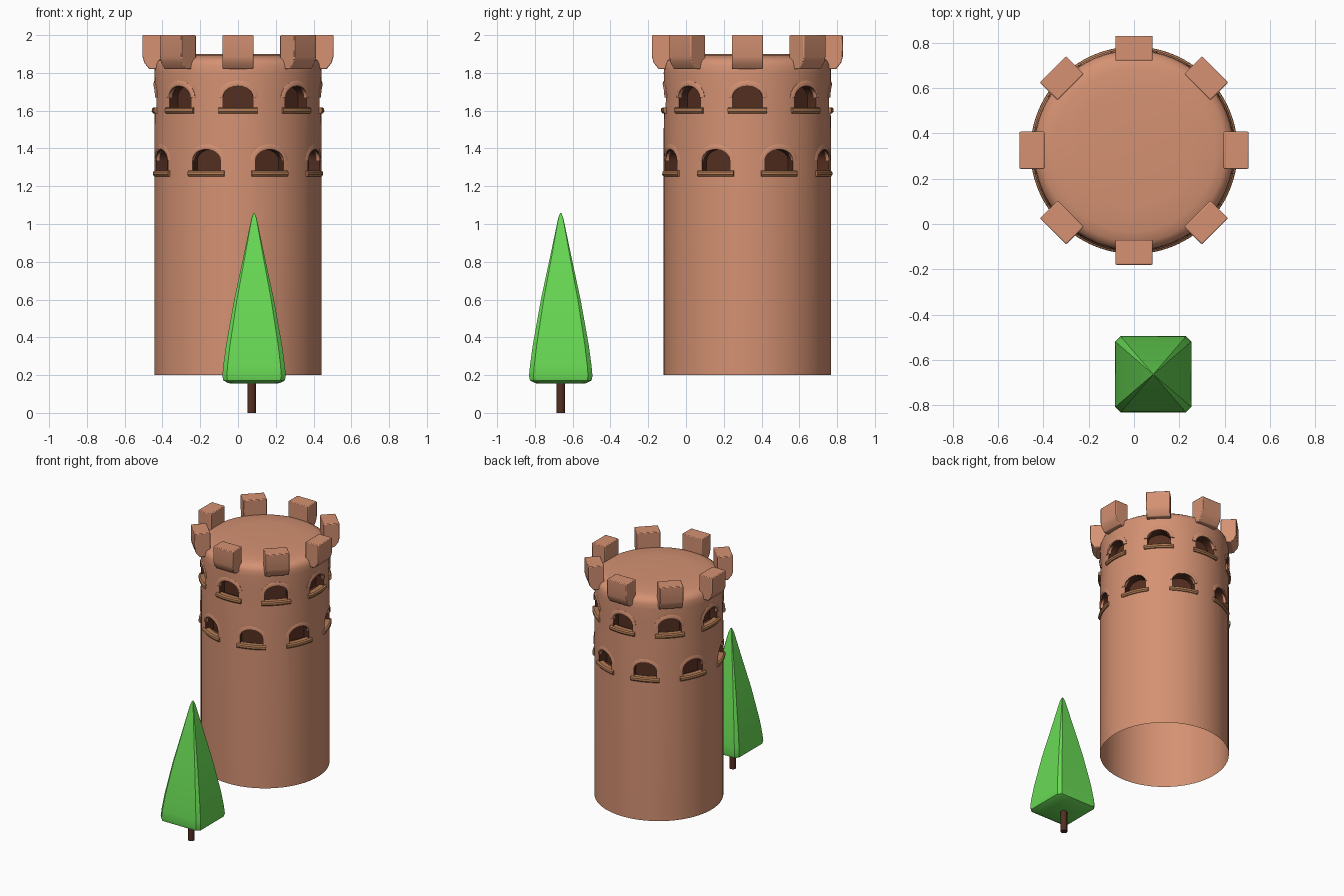
import bpy, bmesh, math
from math import sin, cos, pi, radians
from mathutils import Matrix, Vector

if "Cube" in bpy.data.objects:
    bpy.data.objects.remove(bpy.data.objects["Cube"])

CENTRE = Vector((0, 0.325, 0))
R = 0.443


def material(name, rgb):
    m = bpy.data.materials.new(name)
    m.diffuse_color = (*rgb, 1)
    m.use_nodes = True
    m.node_tree.nodes["Principled BSDF"].inputs["Base Color"].default_value = m.diffuse_color
    return m


clay = material("clay", (0.66, 0.285, 0.17))
tan = material("tan_clay", (0.45, 0.20, 0.09))
dark = material("dark_brown", (0.09, 0.028, 0.015))
green = material("green", (0.14, 0.70, 0.09))


def finish(name, bm, mats, loc=CENTRE, angle=35):
    bmesh.ops.recalc_face_normals(bm, faces=bm.faces)
    me = bpy.data.meshes.new(name)
    bm.to_mesh(me)
    bm.free()
    for m in mats:
        me.materials.append(m)
    me.shade_smooth()
    me.set_sharp_from_angle(angle=radians(angle))
    ob = bpy.data.objects.new(name, me)
    ob.location = loc
    bpy.context.collection.objects.link(ob)
    return ob


def loft(bm, rings, cap=True):
    """Skin a list of closed rings of points."""
    vs = [[bm.verts.new(p) for p in ring] for ring in rings]
    n = len(vs[0])
    for a, b in zip(vs, vs[1:]):
        for i in range(n):
            bm.faces.new((a[i], a[(i + 1) % n], b[(i + 1) % n], b[i]))
    if cap:
        bm.faces.new(vs[0][::-1])
        bm.faces.new(vs[-1])


def turned(points, angle):
    rot = Matrix.Rotation(angle, 3, 'Z')
    return [rot @ Vector(p) for p in points]


# the two staggered rows of windows: (angle, height of opening bottom)
windows = [(radians(45 * i), 1.61) for i in range(8)]
windows += [(radians(45 * i + 22.5), 1.275) for i in range(8)]


def arch(w, spring, rise, n=10):
    return [(w * cos(pi * i / n), spring + rise * sin(pi * i / n)) for i in range(n + 1)]


# tower wall and roof
bm = bmesh.new()
profile = [(R, 0.2), (R, 1.5), (0.439, 1.68), (R, 1.8), (0.440, 1.84), (0.430, 1.865),
           (0.405, 1.882), (0.36, 1.892), (0.25, 1.899), (0.05, 1.90)]
loft(bm, [[(r * cos(2 * pi * i / 64), r * sin(2 * pi * i / 64), z) for i in range(64)]
          for r, z in profile])
tower = finish("tower", bm, [clay])

# window recesses cut into the wall
bm = bmesh.new()
for a, z in windows:
    outline = [(0.08, z - 0.01)] + arch(0.08, z + 0.06, 0.06) + [(-0.08, z - 0.01)]
    loft(bm, [turned([(x, y, h) for x, h in outline], a) for y in (-0.55, -0.37)])
cutter = finish("window_cutter", bm, [dark])
cutter.hide_render = True
mod = tower.modifiers.new("windows", 'BOOLEAN')
mod.operation = 'DIFFERENCE'
mod.object = cutter
mod.solver = 'EXACT'
mod.material_mode = 'TRANSFER'
bpy.context.view_layer.update()
cut = bpy.data.meshes.new_from_object(
    tower.evaluated_get(bpy.context.evaluated_depsgraph_get()))
tower.modifiers.clear()
bpy.data.objects.remove(cutter)

# open underside
bm = bmesh.new()
bm.from_mesh(cut)
base = [f for f in bm.faces if f.normal.z < -0.9 and f.calc_center_median().z < 0.21]
bmesh.ops.delete(bm, geom=base, context='FACES_ONLY')
bm.to_mesh(cut)
bm.free()
cut.shade_smooth()
cut.set_sharp_from_angle(angle=radians(35))
tower.data = cut

# curved window sills
bm = bmesh.new()
section = [(0.41, 0.008), (0.446, 0.008), (0.456, 0.001), (0.457, -0.014),
           (0.449, -0.024), (0.41, -0.024)]
for a, z in windows:
    rings = []
    for i in range(9):
        t = -0.23 + 0.46 * i / 8
        rings.append(turned([(r * sin(t), -r * cos(t), z + h) for r, h in section], a))
    loft(bm, rings)
finish("window_sills", bm, [tan])

# soft arched hoods hugging the wall
bm = bmesh.new()
for a, z in windows:
    inner, outer = arch(0.081, z + 0.06, 0.061), arch(0.108, z + 0.06, 0.09)
    rings = []
    for p, q in zip(inner, outer):
        ring = []
        for t, r in ((0, 0.425), (0, R + 0.002), (0.35, R + 0.006), (1, R - 0.001), (1, 0.425)):
            x, h = p[0] + (q[0] - p[0]) * t, p[1] + (q[1] - p[1]) * t
            ring.append((r * sin(x / R), -r * cos(x / R), h))
        rings.append(turned(ring, a))
    loft(bm, rings)
finish("window_hoods", bm, [clay], angle=50)

# battlements with sloped undersides
bm = bmesh.new()
side = [(0.395, 2.0), (0.505, 2.0), (0.505, 1.885), (0.497, 1.855), (0.47, 1.82), (0.395, 1.82)]
for i in range(8):
    loft(bm, [turned([(x, -r, z) for r, z in side], radians(45 * i)) for x in (-0.082, 0.082)])
merlons = finish("battlements", bm, [clay])
bev = merlons.modifiers.new("soft_edges", 'BEVEL')
bev.width = 0.005
bev.segments = 2

# tree foliage: tapering square with clipped corners
bm = bmesh.new()
rings = []
for w, z in [(0.02, 0.155), (0.135, 0.157), (0.163, 0.172), (0.168, 0.195), (0.163, 0.25),
             (0.148, 0.36), (0.105, 0.60), (0.06, 0.81), (0.014, 1.03), (0.003, 1.058)]:
    c = w * 0.86
    rings.append([(w, -c, z), (w, c, z), (c, w, z), (-c, w, z),
                  (-w, c, z), (-w, -c, z), (-c, -w, z), (c, -w, z)])
loft(bm, rings)
finish("tree_foliage", bm, [green], (0.085, -0.663, 0), 25)

# tree trunk
bm = bmesh.new()
loft(bm, [[(0.023 * cos(pi * i / 6), 0.023 * sin(pi * i / 6), z) for i in range(12)]
          for z in (0, 0.17)])
finish("tree_trunk", bm, [dark], (0.072, -0.663, 0))
